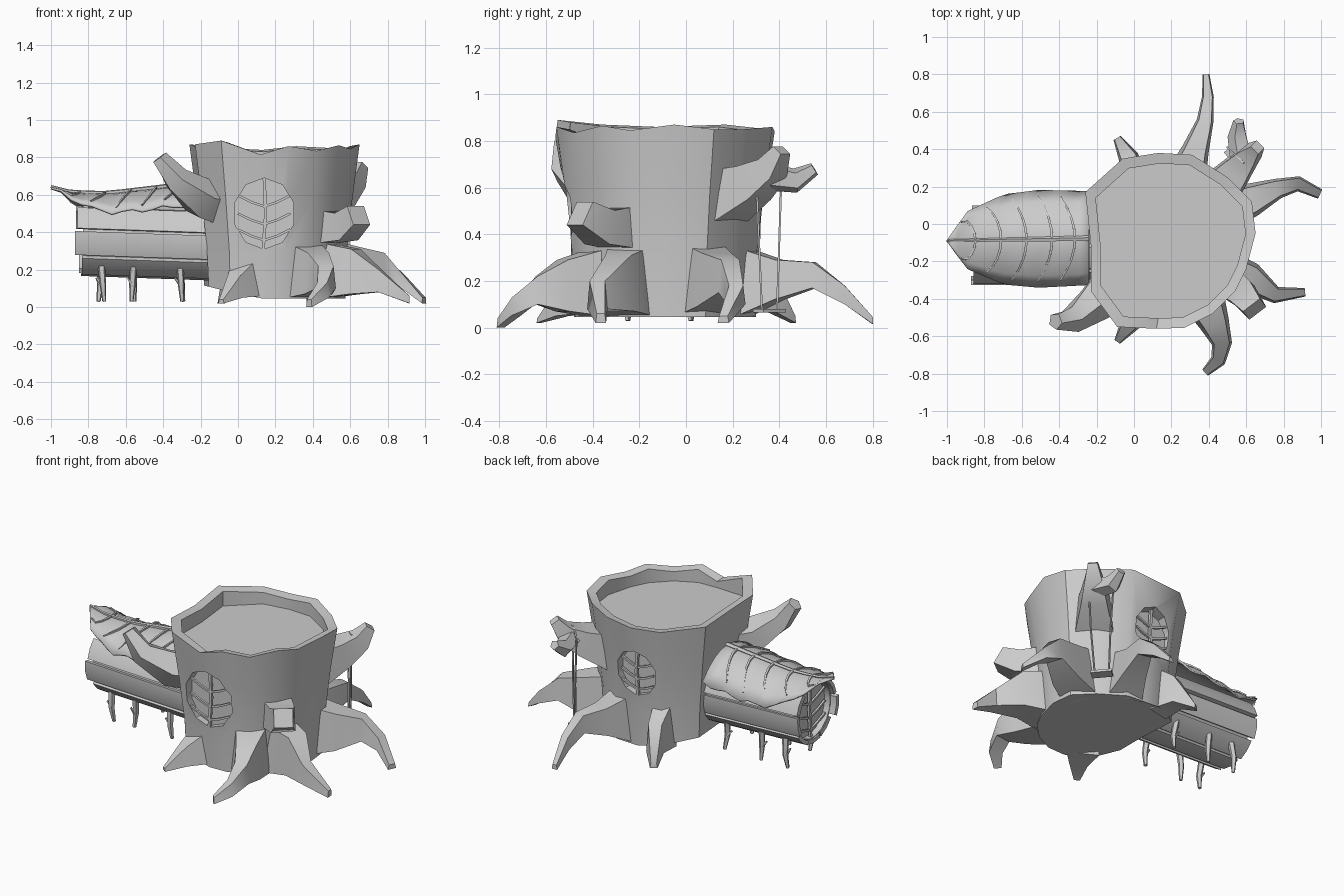
import bpy, bmesh, math, random
from mathutils import Vector as V

if "Cube" in bpy.data.objects:
    bpy.data.objects.remove(bpy.data.objects["Cube"])
random.seed(4)


def make(name, bm, angle=35):
    bmesh.ops.recalc_face_normals(bm, faces=bm.faces)
    me = bpy.data.meshes.new(name)
    bm.to_mesh(me)
    bm.free()
    ob = bpy.data.objects.new(name, me)
    bpy.context.collection.objects.link(ob)
    select(ob)
    bpy.ops.object.shade_smooth_by_angle(angle=math.radians(angle))
    return ob


def select(ob):
    bpy.ops.object.select_all(action='DESELECT')
    ob.select_set(True)
    bpy.context.view_layer.objects.active = ob


def loft(bm, rings, caps=True):
    vs = [[bm.verts.new(p) for p in r] for r in rings]
    n = len(vs[0])
    for a, b in zip(vs, vs[1:]):
        for i in range(n):
            bm.faces.new((a[i], a[(i + 1) % n], b[(i + 1) % n], b[i]))
    if caps:
        bm.faces.new(vs[0])
        bm.faces.new(vs[-1])


def tube(bm, pts, radii, sides=5):
    pts = [V(p) for p in pts]
    if not isinstance(radii, (list, tuple)):
        radii = [radii] * len(pts)
    whole = (pts[-1] - pts[0]).normalized()
    ref = V((1, 0, 0)) if abs(whole.z) > .8 else V((0, 0, 1))
    rings = []
    for i, p in enumerate(pts):
        d = pts[min(i + 1, len(pts) - 1)] - pts[max(i - 1, 0)]
        s = d.cross(ref).normalized()
        u = s.cross(d).normalized()
        rings.append([p + radii[i] * (s * math.cos(t) + u * math.sin(t))
                      for t in (2 * math.pi * (k + .5) / sides for k in range(sides))])
    loft(bm, rings)


# Trunk: jagged rim with a sunken top
outline = [(-.26, .17, .87), (-.06, .35, .85), (.13, .38, .84), (.31, .37, .86), (.5, .25, .85),
           (.63, .12, .85), (.65, -.05, .87), (.60, -.24, .845), (.54, -.36, .865), (.42, -.48, .835),
           (.27, -.555, .86), (.12, -.56, .815), (-.09, -.55, .89), (-.23, -.36, .87), (-.23, -.12, .86)]
cx, cy = .2, -.09


def ring(s, z=None, dz=0):
    return [(cx + (x - cx) * s, cy + (y - cy) * s, h + dz if z is None else z) for x, y, h in outline]


base = [(x, y, z + max(0, .1 - x) * .25) for x, y, z in ring(.83, .045)]
bm = bmesh.new()
loft(bm, [base, ring(.85, .3), ring(.915, .58), ring(1), ring(.88, dz=-.01), ring(.88, .765)])
trunk = make("trunk", bm)


# Round windows: cut a recess, then add leaf-vein bars
def disc(x, z, rx, rz, y, n=10):
    return [(x + rx * math.cos(2 * math.pi * (k + .5) / n), y, z + rz * math.sin(2 * math.pi * (k + .5) / n))
            for k in range(n)]


def bars(bm, place, rx, rz, r=.009):
    tube(bm, [place(0, rz), place(.008, 0), place(-.005, -rz)], r * 1.3, 4)
    for s in (-1, 1):
        for h in (-.75, -.3, .2):
            w = min(.85, math.sqrt(1 - (h + .3) ** 2) * .95)
            tube(bm, [place(0, h * rz), place(s * rx * w * .5, (h + .12) * rz), place(s * rx * w, (h + .3) * rz)], r, 4)


for label, x, z, rx, rz, y0, y1 in (("front", .14, .5, .165, .19, -.45, -.7), ("back", .13, .53, .135, .15, .28, .5)):
    bm = bmesh.new()
    loft(bm, [disc(x, z, rx, rz, y0), disc(x, z, rx, rz, y1)])
    cutter = make("window_cutter", bm)
    cutter.hide_render = True
    mod = trunk.modifiers.new("window", 'BOOLEAN')
    mod.operation, mod.object, mod.solver = 'DIFFERENCE', cutter, 'EXACT'
    select(trunk)
    bpy.ops.object.modifier_apply(modifier=mod.name)
    bpy.data.objects.remove(cutter)
    yb = y0 + (-.035 if y0 < 0 else .03)
    bm = bmesh.new()
    bars(bm, lambda a, b: (x + a, yb, z + b), rx, rz)
    make(label + "_window_bars", bm)
select(trunk)
bpy.ops.object.shade_smooth_by_angle(angle=math.radians(35))

# Roots: each station is x, y, bottom z, top z, width
roots = {
    "right_root": [(.46, .07, .05, .36, .26), (.63, .13, .09, .32, .2), (.77, .19, .15, .29, .12),
                   (.88, .215, .1, .18, .09), (.995, .16, .02, .05, .06)],
    "front_right_root": [(.48, -.25, .05, .34, .26), (.63, -.29, .07, .31, .18), (.76, -.38, .08, .2, .1),
                         (.915, -.365, .02, .06, .05)],
    "front_root": [(.37, -.4, .05, .33, .26), (.43, -.53, .07, .29, .18), (.47, -.64, .1, .22, .12),
                   (.45, -.73, .05, .13, .09), (.38, -.795, 0, .04, .05)],
    "front_left_root": [(.04, -.42, .06, .26, .22), (-.02, -.53, .05, .17, .12), (-.09, -.63, .02, .04, .04)],
    "back_root": [(.28, .25, .05, .34, .24), (.33, .4, .12, .29, .16), (.38, .55, .17, .28, .1),
                  (.395, .68, .1, .18, .07), (.385, .8, .015, .045, .04)],
    "back_left_root": [(0, .22, .06, .36, .17), (-.03, .36, .07, .25, .12), (-.09, .46, .02, .05, .05)],
}
for name, st in roots.items():
    rings = []
    for i, (x, y, zb, zt, w) in enumerate(st):
        a, b = st[max(i - 1, 0)], st[min(i + 1, len(st) - 1)]
        s = V((a[1] - b[1], b[0] - a[0], 0)).normalized() * w / 2
        p = V((x, y, 0))
        rings.append([p + s * k + V((0, 0, z)) for k, z in ((-.9, zb), (.9, zb), (.68, zt), (-.68, zt))])
    bm = bmesh.new()
    loft(bm, rings)
    make(name, bm, 40)

# Broken branches
for name, sides, pts, rad in (
    ("left_branch", 5, [(-.09, -.29, .56), (-.2, -.41, .58), (-.33, -.51, .68), (-.42, -.52, .8)],
     [.14, .115, .075, .045]),
    ("right_branch", 4, [(.45, -.27, .43), (.58, -.37, .43), (.645, -.455, .49)], [.13, .105, .08]),
    ("swing_branch", 4, [(.44, .16, .56), (.55, .29, .62), (.62, .37, .68), (.66, .41, .76)], [.16, .11, .075, .04]),
    ("swing_branch_fork", 5, [(.58, .34, .65), (.555, .47, .63), (.56, .55, .68)], [.065, .055, .03]),
):
    bm = bmesh.new()
    tube(bm, pts, rad, sides)
    make(name, bm, 40)

# Swing: two ropes over the branch and a plank seat
bm = bmesh.new()
A, B = V((.6, .3, .67)), V((.5, .41, .68))
sa, sb = V((.575, .325, .08)), V((.52, .39, .08))
for top, bot in ((A, sa), (B, sb)):
    tube(bm, [top, top.lerp(bot, .5) + V((.006, 0, 0)), bot], .006, 4)
tube(bm, [A, (.585, .33, .715), (.545, .365, .71), B], .006, 4)
make("swing_ropes", bm)
bm = bmesh.new()
d = (sb - sa).normalized()
s = V((-d.y, d.x, 0)) * .035
loft(bm, [[p + s, p - s, p - s + V((0, 0, -.015)), p + s + V((0, 0, -.015))] for p in (sa - d * .02, sb + d * .02)])
make("swing_seat", bm)

# Log: bark planks around an open inner shell, tilted slightly down to the trunk
ly, lz = -.115, .365


def log_pt(x, r, t):
    return (x, ly + r * math.cos(t), lz - .035 * (x + .5) + r * math.sin(t))


bm = bmesh.new()
n = 9
for k in range(n):
    a0 = 2 * math.pi * k / n + .04 + math.pi / 2
    a1 = a0 + 2 * math.pi / n - .08
    x0, ro = -.86 + random.uniform(-.015, .03), .214 + random.uniform(-.006, .006)
    if k in (0, n - 1):  # top planks stay tucked under the leaf
        x0, ro = -.8, .2
    ts = [a0, (a0 + a1) / 2, a1]
    loft(bm, [[log_pt(x, ro, t) for t in ts] + [log_pt(x, .185, t) for t in reversed(ts)] for x in (x0, -.14)])
make("log_planks", bm, 25)
bm = bmesh.new()
ts = [2 * math.pi * k / 18 for k in range(18)]
loft(bm, [[log_pt(x, r, t) for t in ts] for x, r in ((-.14, .193), (-.83, .193), (-.83, .18), (-.79, .18))], False)
bm.faces.new([bm.verts.new(log_pt(-.79, .18, t)) for t in ts])
make("log_shell", bm)
bm = bmesh.new()
bars(bm, lambda a, b: (-.81, ly + a, lz + .01 + b), .18, .18)
make("log_end_bars", bm)

# Twig legs under the log
bm = bmesh.new()
for x in (-.73, -.56, -.31):
    for y in (-.25, .02):
        j = random.uniform(-.025, .025)
        tube(bm, [(x, y, .22), (x + j * .5, y - j, .12), (x + j, y, .03)], [.021, .018, .011], 5)
        tube(bm, [(x + j * .5, y, .11), (x - .028, y - .01, .155)], [.009, .006], 4)
make("log_legs", bm)


# Leaf roof
def interp(keys, u):
    for (a, p), (b, q) in zip(keys, keys[1:]):
        if u <= b:
            return p + (q - p) * (u - a) / (b - a)
    return keys[-1][1]


half = [(0, .004), (.14, .15), (.4, .235), (.65, .255), (1, .245)]
ridge = [(0, .635), (.15, .605), (.4, .6), (.7, .625), (1, .65)]


def leaf_pt(u, v, lift=0):
    w = interp(half, u)
    wave = .012 * math.sin(u * 26) * abs(v)
    drop = (.1 if v < 0 else .15) * min(1, .3 + u * 1.5)
    return V((-1 + .76 * u, -.09 + .012 * u + w * v * (1 if v < 0 else 1.02),
              interp(ridge, u) - drop * v * v * min(1, u * 3.5) + wave + lift))


bm = bmesh.new()
nu, nv = 14, 8
g = [[bm.verts.new(leaf_pt(i / nu, 2 * j / nv - 1)) for j in range(nv + 1)] for i in range(nu + 1)]
for i in range(nu):
    for j in range(nv):
        bm.faces.new((g[i][j], g[i + 1][j], g[i + 1][j + 1], g[i][j + 1]))
leaf = make("leaf_roof", bm, 50)
solid = leaf.modifiers.new("thickness", 'SOLIDIFY')
solid.thickness, solid.offset = .012, 0
bm = bmesh.new()
tube(bm, [leaf_pt(i / 8, 0, .01) for i in range(9)], [.008 + .001 * i for i in range(9)], 5)
for u in (.2, .38, .56, .74, .9):
    for s in (-1, 1):
        tube(bm, [leaf_pt(u - .1 * t * t, s * t * .88, .01) for t in (0, .25, .5, .75, 1)],
             [.009, .009, .008, .007, .005], 4)
make("leaf_veins", bm)
